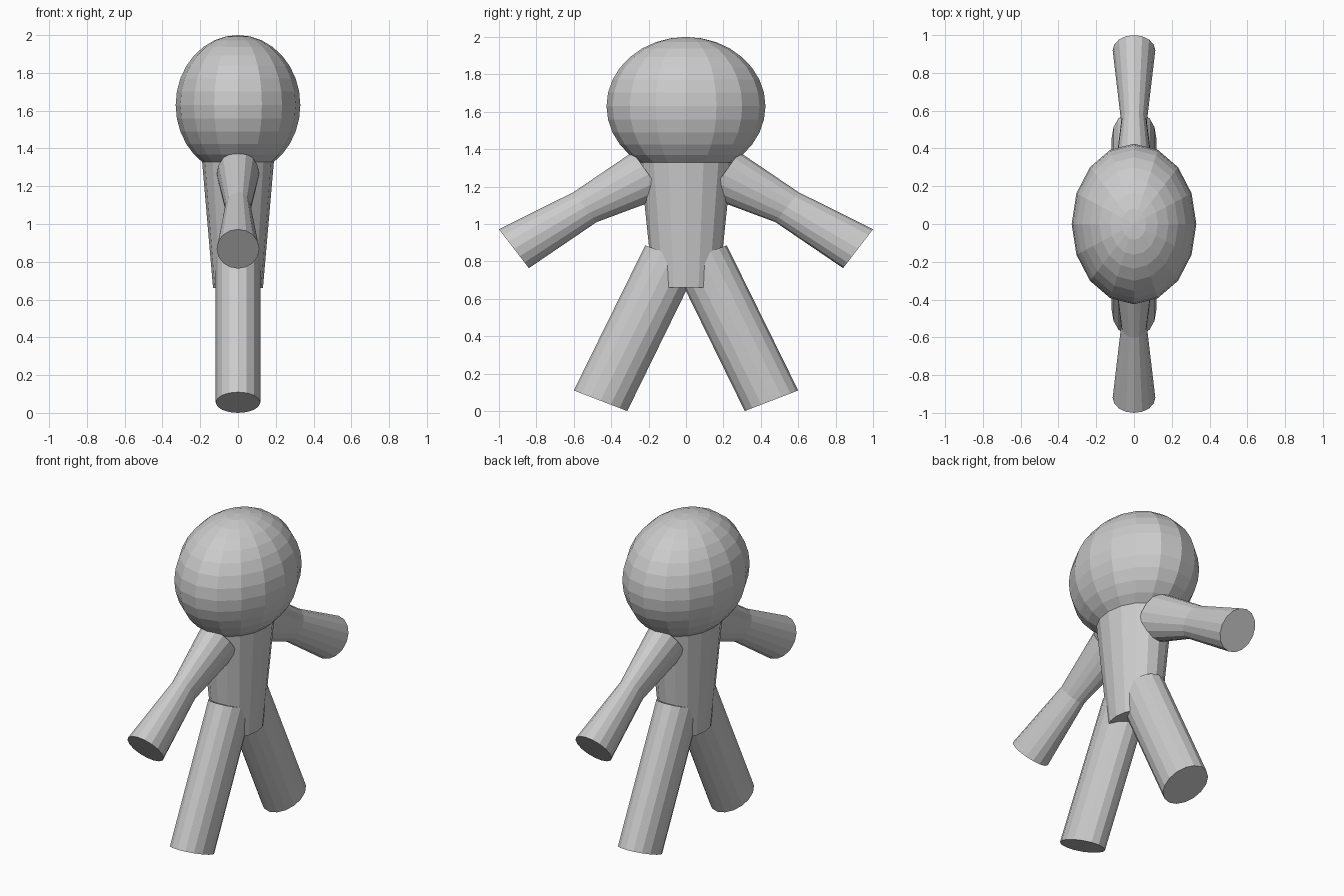
import bpy, bmesh
from math import sin, cos, pi

if "Cube" in bpy.data.objects:
    bpy.data.objects.remove(bpy.data.objects["Cube"])

SIDES = 16


def finish(name, bm):
    bmesh.ops.recalc_face_normals(bm, faces=bm.faces)
    me = bpy.data.meshes.new(name)
    bm.to_mesh(me)
    bm.free()
    ob = bpy.data.objects.new(name, me)
    bpy.context.collection.objects.link(ob)
    return ob


def loft(name, rings, side=1):
    """Capped tube; each ring is (centre y, centre z, half-axis y, half-axis z, x radius)."""
    bm = bmesh.new()
    loops = []
    for y, z, dy, dz, rx in rings:
        loops.append([bm.verts.new((rx * cos(a), side * (y + dy * sin(a)), z + dz * sin(a)))
                      for a in (2 * pi * i / SIDES for i in range(SIDES))])
    for lo, hi in zip(loops, loops[1:]):
        for i in range(SIDES):
            j = (i + 1) % SIDES
            bm.faces.new((lo[i], lo[j], hi[j], hi[i]))
    bm.faces.new(loops[0])
    bm.faces.new(loops[-1])
    return finish(name, bm)


# Head: squashed low-poly ball
bm = bmesh.new()
bmesh.ops.create_uvsphere(bm, u_segments=16, v_segments=16, radius=1)
bmesh.ops.scale(bm, vec=(0.33, 0.425, 0.37), verts=bm.verts)
bmesh.ops.translate(bm, vec=(0, 0, 1.63), verts=bm.verts)
finish("head", bm)

# Torso: tapers downwards
loft("torso", [(0, 0.66, 0.175, 0, 0.132), (0, 1.33, 0.245, 0, 0.19)])

# Arms pinch at the elbow, legs are slanted straight tubes
for side, label in ((-1, "front"), (1, "back")):
    loft(label + "_arm", [(0.20, 1.265, 0.085, 0.12, 0.112),
                          (0.54, 1.09, 0.062, 0.08, 0.068),
                          (0.92, 0.868, 0.08, 0.104, 0.113)], side)
    loft(label + "_leg", [(0.075, 0.833, 0.143, 0.053, 0.118),
                          (0.457, 0.055, 0.143, 0.055, 0.118)], side)
